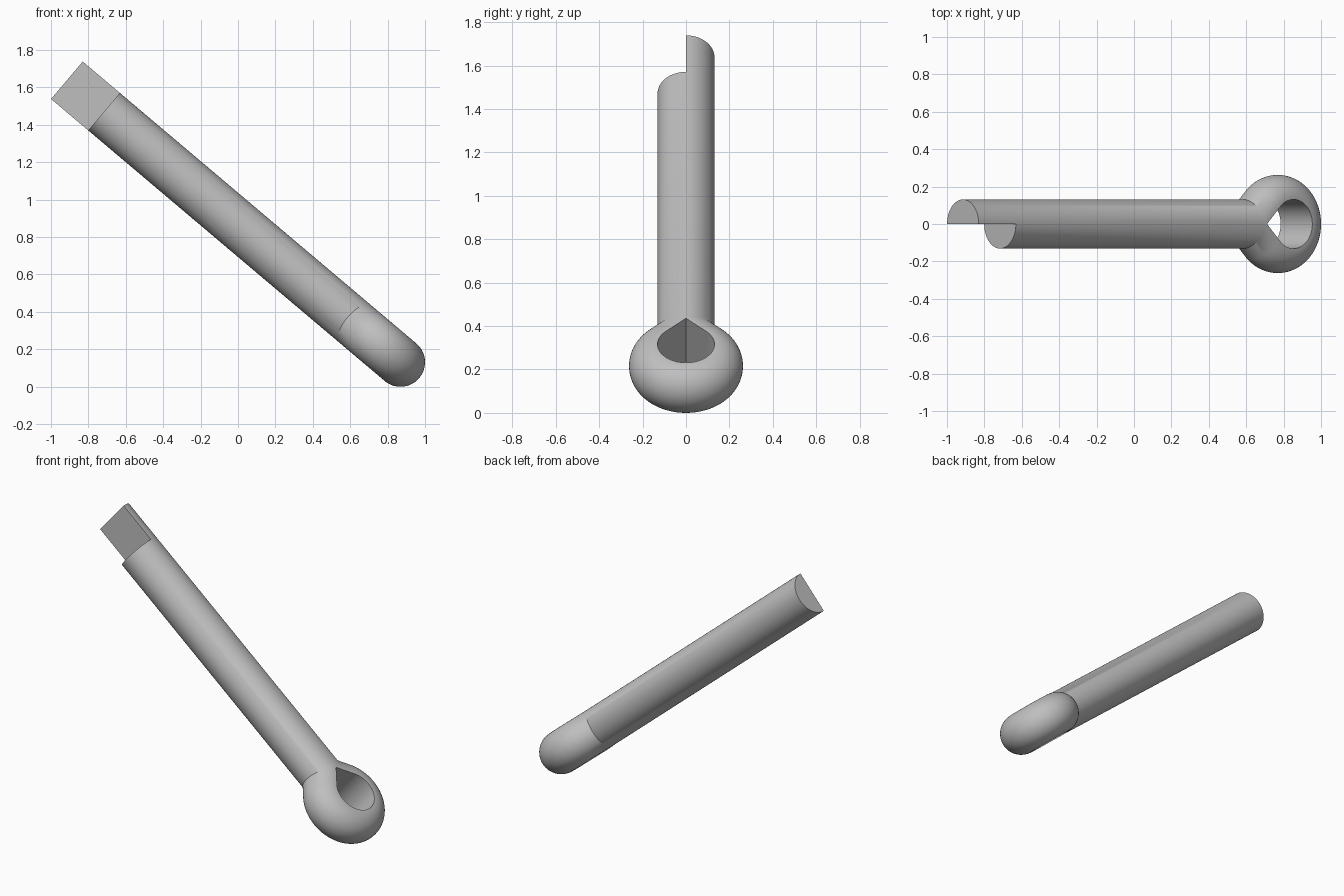
import bpy, bmesh
from math import sin, cos, tan, pi, radians
from mathutils import Matrix, Vector

cube = bpy.data.objects.get("Cube")
if cube:
    bpy.data.objects.remove(cube, do_unlink=True)

R = 0.1312                    # radius of the half-round wire and of the eye hole
TILT = radians(40.2)          # slope of the shank
LONG_END, SHORT_END = -2.204, -1.944
ARC_STEPS, SECTION_STEPS = 72, 32

steel = bpy.data.materials.new("steel grey")
steel.use_nodes = True
grey = (0.52, 0.52, 0.52, 1)
steel.diffuse_color = grey
steel.node_tree.nodes["Principled BSDF"].inputs["Base Color"].default_value = grey

# Wire path around the eye: (position, outward offset), local x along the shank
throat = Vector((-R * 2 ** 0.5, 0, 0))
miter = tan(pi / 8)
path = [(Vector((LONG_END, 0, 0)), Vector((0, 1, 0))),
        (throat, Vector((-miter, 1, 0)))]
for i in range(ARC_STEPS + 1):
    a = radians(135 - 270 * i / ARC_STEPS)
    out = Vector((cos(a), sin(a), 0))
    path.append((out * R, out))
path += [(throat, Vector((-miter, -1, 0))),
         (Vector((SHORT_END, 0, 0)), Vector((0, -1, 0)))]

# Sweep the half-round section along the path
bm = bmesh.new()
rings = []
for pos, out in path:
    ring = []
    for j in range(SECTION_STEPS + 1):
        b = pi * (j / SECTION_STEPS - 0.5)
        ring.append(bm.verts.new(pos + out * R * cos(b) + Vector((0, 0, R * sin(b)))))
    rings.append(ring)
for r0, r1 in zip(rings, rings[1:]):
    for j in range(len(r0)):
        k = (j + 1) % len(r0)
        bm.faces.new((r0[j], r0[k], r1[k], r1[j]))
bm.faces.new(rings[0])
bm.faces.new(rings[-1])
bmesh.ops.recalc_face_normals(bm, faces=bm.faces)

# Tilt the pin and rest the eye on the ground
center = Vector((1 - R - R * cos(TILT), 0, R + R * sin(TILT)))
bm.transform(Matrix.Translation(center) @ Matrix.Rotation(TILT, 4, 'Y'))

mesh = bpy.data.meshes.new("split_pin")
bm.to_mesh(mesh)
bm.free()
mesh.materials.append(steel)
pin = bpy.data.objects.new("split_pin", mesh)
bpy.context.collection.objects.link(pin)

bpy.ops.object.select_all(action='DESELECT')
pin.select_set(True)
bpy.context.view_layer.objects.active = pin
bpy.ops.object.shade_smooth_by_angle(angle=radians(30))
